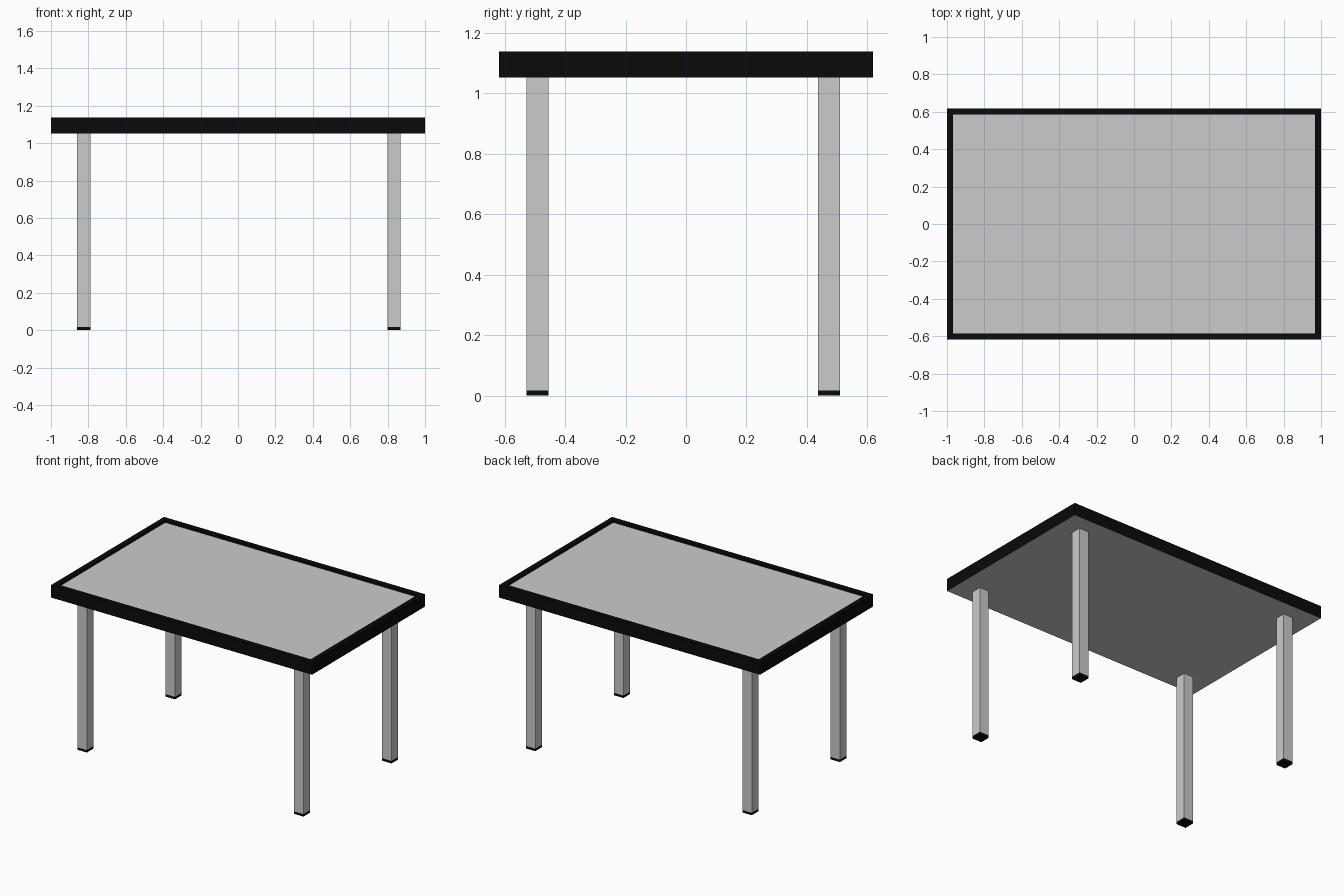
import bpy
import bmesh
from mathutils import Matrix

if "Cube" in bpy.data.objects:
    bpy.data.objects.remove(bpy.data.objects["Cube"])

black = bpy.data.materials.new("black")
black.diffuse_color = (0.003, 0.003, 0.003, 1)
black.use_nodes = True
black.node_tree.nodes["Principled BSDF"].inputs["Base Color"].default_value = black.diffuse_color


def box(bm, lo, hi):
    """Add an axis-aligned box between two corners."""
    size = [b - a for a, b in zip(lo, hi)]
    mid = [(a + b) / 2 for a, b in zip(lo, hi)]
    bmesh.ops.create_cube(bm, size=1, matrix=Matrix.Translation(mid) @ Matrix.Diagonal((*size, 1)))


def make(name, bm, materials=()):
    mesh = bpy.data.meshes.new(name)
    bm.to_mesh(mesh)
    bm.free()
    for m in materials:
        mesh.materials.append(m)
    obj = bpy.data.objects.new(name, mesh)
    bpy.context.collection.objects.link(obj)
    return obj


UNDER, TOP, FOOT = 1.052, 1.138, 0.017
RIM, RECESS = 0.047, 0.017
LEG = 0.036  # half width of a leg

# Tabletop: black sides and raised rim, grey recessed panel and underside
bm = bmesh.new()
box(bm, (-1, -0.618, UNDER), (1, 0.618, TOP))
bm.normal_update()
top = max(bm.faces, key=lambda f: f.normal.z)
bmesh.ops.inset_region(bm, faces=[top], thickness=RIM)
panel = bmesh.ops.extrude_discrete_faces(bm, faces=[top])["faces"][0]
bmesh.ops.translate(bm, verts=panel.verts, vec=(0, 0, -RECESS))
bm.normal_update()
for f in bm.faces:
    f.material_index = 1
    if f == panel or f.normal.z < -0.5:
        f.material_index = 0
make("tabletop", bm, (None, black))

# Four square legs with black foot pads
for x, side in ((-0.825, "left"), (0.834, "right")):
    for y, end in ((-0.491, "front"), (0.473, "back")):
        for part, z0, z1, mats in (("leg", FOOT, UNDER, ()), ("foot_pad", 0, FOOT, (black,))):
            bm = bmesh.new()
            box(bm, (x - LEG, y - LEG, z0), (x + LEG, y + LEG, z1))
            make(f"{end}_{side}_{part}", bm, mats)
